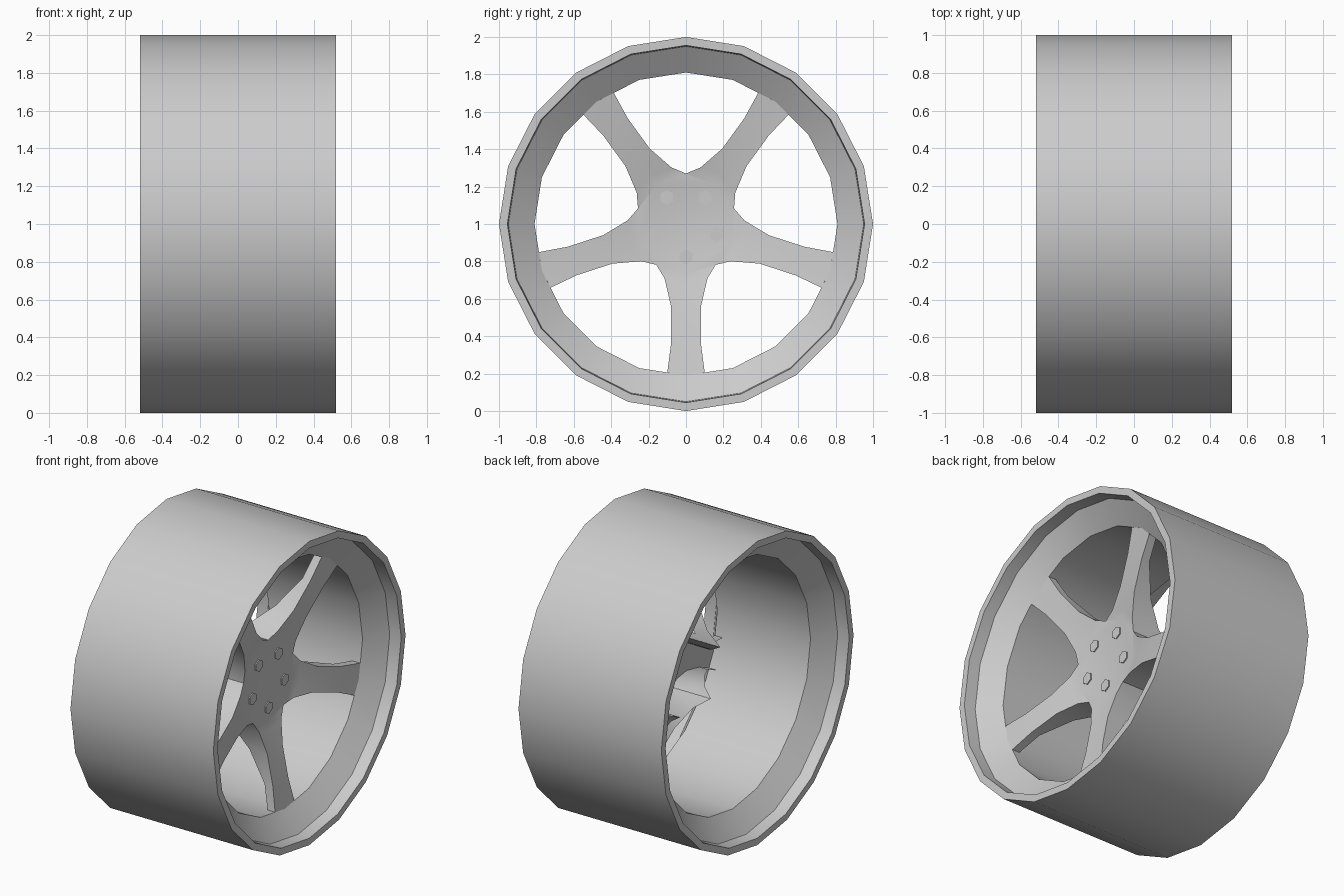
import bpy, bmesh
from math import sin, cos, radians, pi

if "Cube" in bpy.data.objects:
    bpy.data.objects.remove(bpy.data.objects["Cube"])

SPOKES = [radians(-90 + 72 * k) for k in range(5)]
CZ = 1.0  # axle height


def finish(name, bm, angle=35):
    bmesh.ops.remove_doubles(bm, verts=bm.verts, dist=0.0005)
    bmesh.ops.recalc_face_normals(bm, faces=bm.faces)
    me = bpy.data.meshes.new(name)
    bm.to_mesh(me)
    bm.free()
    ob = bpy.data.objects.new(name, me)
    bpy.context.collection.objects.link(ob)
    bpy.ops.object.select_all(action='DESELECT')
    bpy.context.view_layer.objects.active = ob
    ob.select_set(True)
    bpy.ops.object.shade_smooth_by_angle(angle=radians(angle))
    return ob


def polar(x, d, w, a):
    """Point at distance d along direction a, shifted sideways by w."""
    return (x, d * cos(a) - w * sin(a), CZ + d * sin(a) + w * cos(a))


# Rim barrel: closed profile (x, radius) turned around the axle, 20 sides
profile = [(.52, 1), (.52, .955), (.44, .95), (.34, .81),
           (-.34, .81), (-.44, .95), (-.52, .955), (-.52, 1)]
bm = bmesh.new()
N = 20
rings = [[bm.verts.new(polar(x, r, 0, 2 * pi * i / N)) for x, r in profile]
         for i in range(N)]
for i in range(N):
    a, b = rings[i], rings[(i + 1) % N]
    for j in range(len(profile)):
        k = (j + 1) % len(profile)
        bm.faces.new((a[j], a[k], b[k], b[j]))
finish("rim_barrel", bm)

# Spokes and hub plate: one open-backed shell
# stations: edge distance, half width, centre distance, front x, wall back x
stations = [(.218, .159, .262, .22, -.07),
            (.29, .115, .32, .235, .03),
            (.44, .08, .45, .27, .14),
            (.64, .08, .64, .31, .25),
            (.794, .10, .81, .34, .285)]
bm = bmesh.new()
hub = []
for a in SPOKES:
    mid = [bm.verts.new(polar(x, c, 0, a)) for d, w, c, x, b in stations]
    for s in (-1, 1):
        front = [bm.verts.new(polar(x, d, s * w, a)) for d, w, c, x, b in stations]
        back = [bm.verts.new(polar(b, d, s * w, a)) for d, w, c, x, b in stations]
        for i in range(len(stations) - 1):
            bm.faces.new((mid[i], mid[i + 1], front[i + 1], front[i]))
            bm.faces.new((front[i], front[i + 1], back[i + 1], back[i]))
        if s == -1:
            hub += [front[0], mid[0]]
bmesh.ops.remove_doubles(bm, verts=[], dist=0.0005)
# flat ten-sided hub face
bm.faces.new([bm.verts.new(v.co) for v in hub])
finish("spokes_and_hub", bm)

# Wheel bolts: shallow hexagons on the hub, one per spoke
for n, a in enumerate(SPOKES):
    bm = bmesh.new()
    _, cy, cz = polar(0, .175, 0, a)
    ringv = [[bm.verts.new((x, cy + .04 * cos(i * pi / 3 + pi / 6),
                            cz + .04 * sin(i * pi / 3 + pi / 6)))
              for i in range(6)] for x in (.215, .227)]
    bm.faces.new(ringv[1])
    for i in range(6):
        j = (i + 1) % 6
        bm.faces.new((ringv[0][i], ringv[0][j], ringv[1][j], ringv[1][i]))
    finish(f"bolt_{n + 1}", bm)
